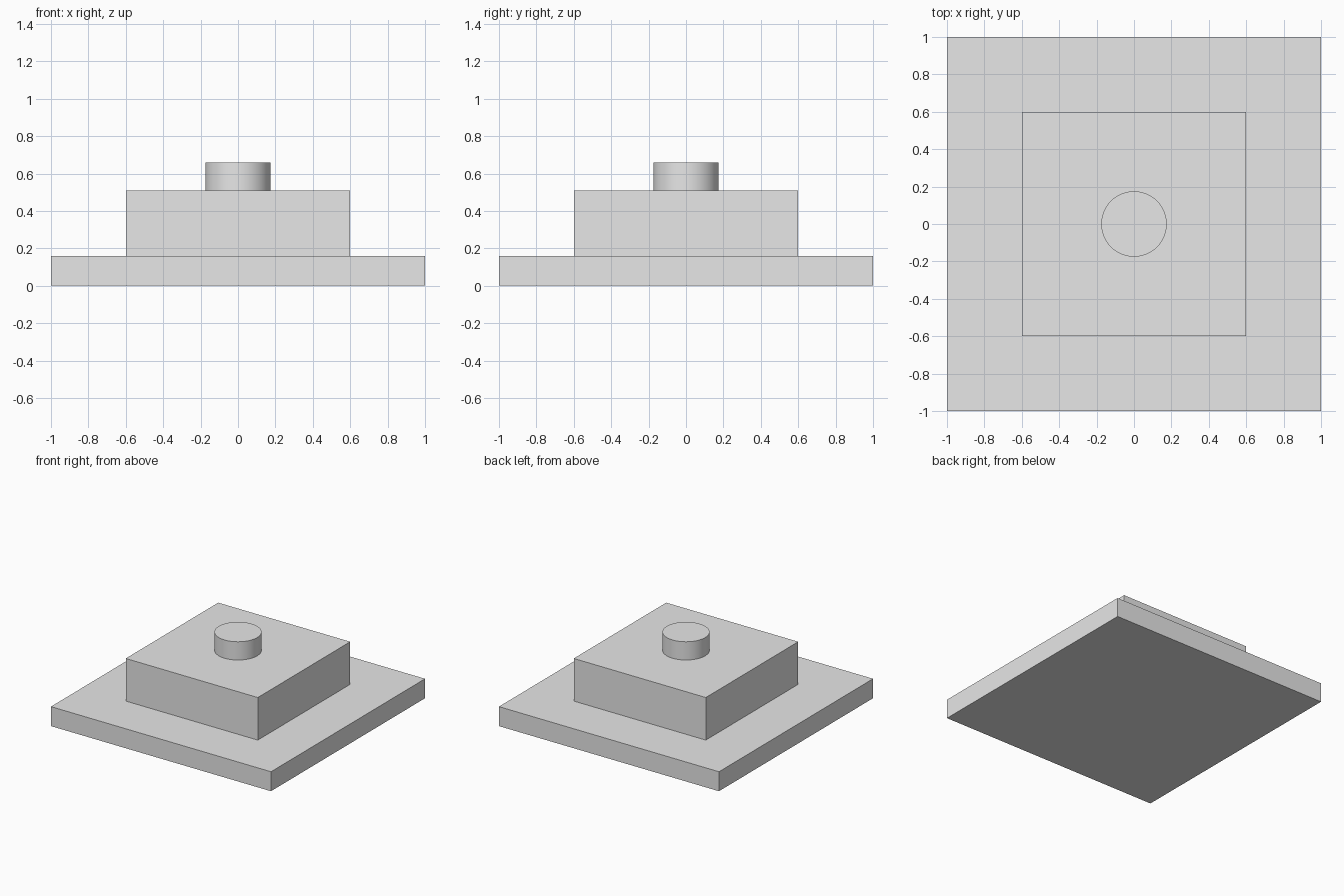
import bpy
import math

default_cube = bpy.data.objects.get("Cube")
if default_cube:
    bpy.data.objects.remove(default_cube, do_unlink=True)

# Single plain grey
grey = bpy.data.materials.new("plain_grey")
grey.use_nodes = True
colour = (0.8, 0.8, 0.8, 1)
grey.diffuse_color = colour
grey.node_tree.nodes["Principled BSDF"].inputs["Base Color"].default_value = colour


def finish(name):
    obj = bpy.context.object
    obj.name = obj.data.name = name
    obj.data.materials.append(grey)
    return obj


def slab(name, width, bottom, top):
    bpy.ops.mesh.primitive_cube_add(size=1, location=(0, 0, (bottom + top) / 2))
    bpy.context.object.scale = (width, width, top - bottom)
    bpy.ops.object.transform_apply(location=False, rotation=False, scale=True)
    return finish(name)


# Stacked square slabs
slab("base_plate", 2, 0, 0.16)
slab("upper_block", 1.2, 0.16, 0.51)

# Round stud on top
bpy.ops.mesh.primitive_cylinder_add(vertices=64, radius=0.175, depth=0.15,
                                    location=(0, 0, 0.585))
finish("round_stud")
bpy.ops.object.shade_smooth_by_angle(angle=math.radians(30))
